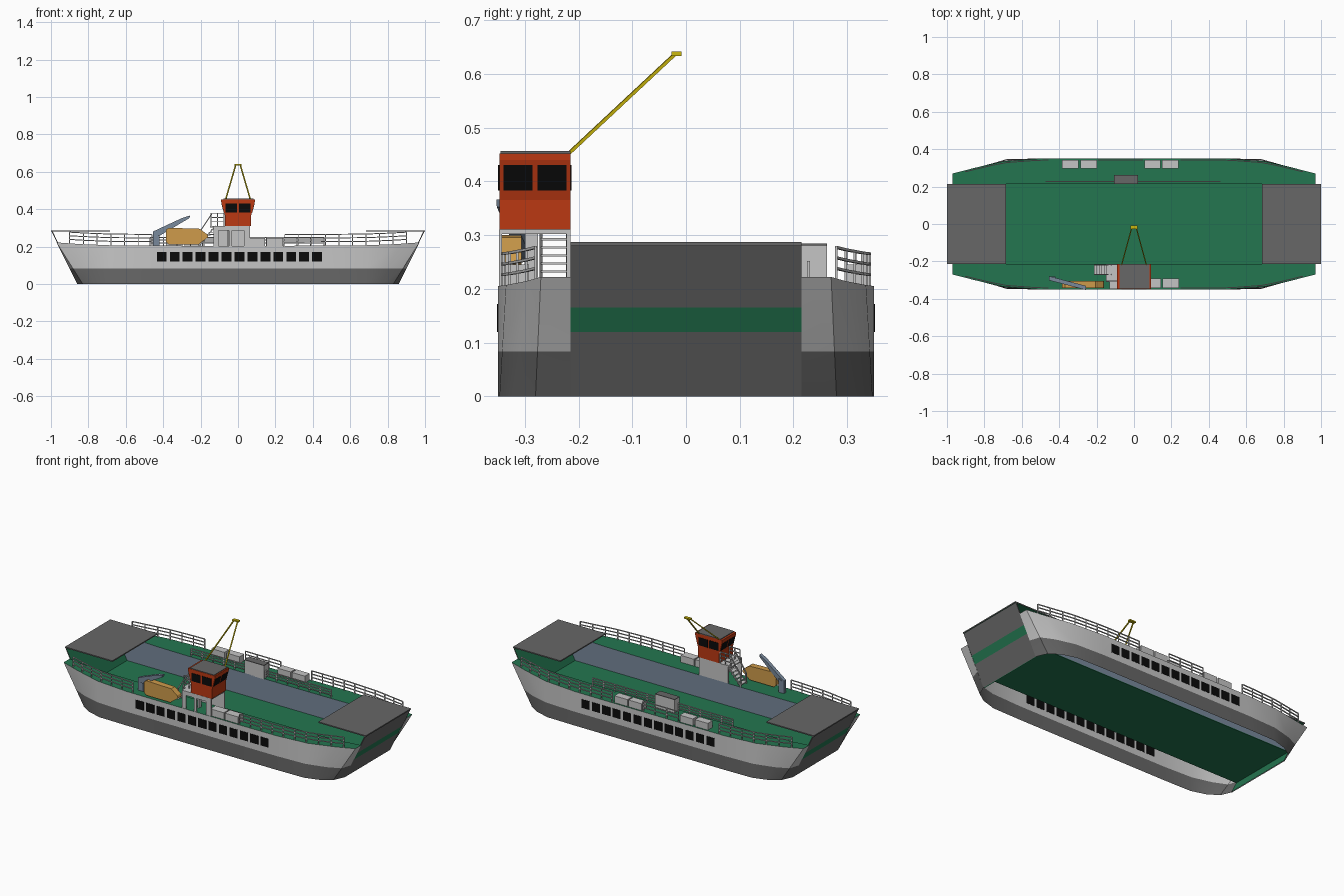
import bpy, bmesh, math
from mathutils import Vector, Matrix

if "Cube" in bpy.data.objects:
    bpy.data.objects.remove(bpy.data.objects["Cube"])

def mat(name, r, g, b):
    m = bpy.data.materials.new(name)
    m.diffuse_color = (r, g, b, 1)
    m.use_nodes = True
    m.node_tree.nodes["Principled BSDF"].inputs["Base Color"].default_value = m.diffuse_color
    return m

LIGHT = mat("light_grey", .56, .56, .56)
DARK = mat("dark_grey", .135, .135, .135)
GREEN = mat("deck_green", .017, .18, .08)
RED = mat("cabin_red", .50, .04, .006)
TAN = mat("boat_orange", .62, .33, .07)
BLUE = mat("blue_grey", .19, .25, .33)
BLACK = mat("window_black", .003, .003, .003)
YELLOW = mat("mast_yellow", .60, .48, .004)

def finish(name, bm, mats, weld=True):
    if weld:
        bmesh.ops.remove_doubles(bm, verts=bm.verts, dist=1e-5)
    bmesh.ops.recalc_face_normals(bm, faces=bm.faces)
    me = bpy.data.meshes.new(name)
    bm.to_mesh(me)
    bm.free()
    for m in mats:
        me.materials.append(m)
    ob = bpy.data.objects.new(name, me)
    bpy.context.collection.objects.link(ob)
    return ob

def add_box(bm, x0, x1, y0, y1, z0, z1):
    M = Matrix.Translation(((x0+x1)/2, (y0+y1)/2, (z0+z1)/2)) @ Matrix.Diagonal((x1-x0, y1-y0, z1-z0, 1))
    bmesh.ops.create_cube(bm, size=1, matrix=M)

def boxes(name, m, *dims):
    bm = bmesh.new()
    for d in dims:
        add_box(bm, *d)
    return finish(name, bm, [m], False)

def bars(name, m, segs, w):
    bm = bmesh.new()
    for a, b in segs:
        a, b = Vector(a), Vector(b)
        d = b - a
        M = (Matrix.Translation((a+b)/2) @ d.to_track_quat('Z', 'Y').to_matrix().to_4x4()
             @ Matrix.Diagonal((w, w, d.length, 1)))
        bmesh.ops.create_cube(bm, size=1, matrix=M)
    return finish(name, bm, [m], False)

def prism(name, m, pts, y0, y1, shift=lambda x: 0):
    """Extrude an xz profile along y."""
    bm = bmesh.new()
    a = [bm.verts.new((x, y0+shift(x), z)) for x, z in pts]
    b = [bm.verts.new((x, y1+shift(x), z)) for x, z in pts]
    bm.faces.new(a)
    bm.faces.new(b)
    for i in range(len(pts)):
        j = (i+1) % len(pts)
        bm.faces.new((a[i], a[j], b[j], b[i]))
    return finish(name, bm, [m])

# Hull stations: top x, top y, bottom x, bottom y, deck height
WELL, FLOOR, LINE = .215, .07, .083
STATIONS = [(.25, .35, .25, .35, .204), (.5, .35, .5, .35, .205), (.7, .335, .68, .347, .207),
            (.86, .298, .77, .32, .214), (.97, .27, .83, .28, .222), (.97, WELL, .86, WELL, .222)]
full = [(-a, b, -c, d, z) for a, b, c, d, z in reversed(STATIONS)] + STATIONS

def edge(x):
    """Deck edge y and z at a given x."""
    x = abs(x)
    if x < .25:
        return .35, .204
    for p, q in zip(STATIONS, STATIONS[1:]):
        if x <= q[0]:
            t = (x-p[0])/(q[0]-p[0])
            return p[1]+t*(q[1]-p[1]), p[4]+t*(q[4]-p[4])

# Hull sides, side decks and walls of the car well
for s, side in ((-1, "front"), (1, "back")):
    bm = bmesh.new()
    cols = []
    for tx, ty, bx, by, tz in full:
        t = LINE/tz
        col = [(bx, by, 0), (bx+t*(tx-bx), by+t*(ty-by), LINE), (tx, ty, tz),
               (tx, WELL, tz), (tx*.92, WELL, FLOOR)]
        cols.append([bm.verts.new((x, s*y, z)) for x, y, z in col])
    for p, q in zip(cols, cols[1:]):
        for k in range(4):
            bm.faces.new((p[k], q[k], q[k+1], p[k+1])).material_index = k
    ob = finish("hull_" + side, bm, [DARK, LIGHT, GREEN, BLUE])
    bpy.context.view_layer.objects.active = ob
    ob.select_set(True)
    bpy.ops.object.shade_smooth_by_angle(angle=math.radians(30))
    ob.select_set(False)
    # Hull windows
    boxes("hull_windows_" + side, BLACK, *[(-.434+i*.0692, -.381+i*.0692, s*.35-.0015, s*.35+.0015, .12, .172)
                                          for i in range(13)])

boxes("car_deck", GREEN, (-.89, .89, -WELL, WELL, FLOOR-.004, FLOOR))

# Sloped ends and folded ramps
for s, side in ((-1, "left"), (1, "right")):
    bm = bmesh.new()
    rows = []
    for z in (0, .12, .165, .285):
        x = .86 + z*.14/.287
        rows.append([bm.verts.new((s*xx, y, z)) for xx, y in
                     ((x, -WELL), (x, WELL), (x-.006, WELL), (x-.006, -WELL))])
    for i, (p, q) in enumerate(zip(rows, rows[1:])):
        for k in range(4):
            f = bm.faces.new((p[k], p[(k+1) % 4], q[(k+1) % 4], q[k]))
            f.material_index = 1 if (k == 2 or i == 1) else 0
    finish("end_plate_" + side, bm, [DARK, GREEN])
    bm = bmesh.new()
    add_box(bm, min(s*.685, s), max(s*.685, s), -WELL, WELL, .280, .287)
    bm.normal_update()
    for f in bm.faces:
        f.material_index = 1 if f.normal.z < -.5 else 0
    finish("ramp_" + side, bm, [DARK, GREEN])

# Railings
def railing(name, x0, x1, pos, h=.06, step=.075):
    n = max(1, round(abs(x1-x0)/step))
    pts = [Vector(pos(x0+(x1-x0)*i/n)) for i in range(n+1)]
    segs = [(p, p+Vector((0, 0, h))) for p in pts]
    for p, q in zip(pts, pts[1:]):
        for k in (.35, .68, 1):
            u = Vector((0, 0, h*k))
            segs.append((p+u, q+u))
    bars(name, LIGHT, segs, .005)

for s, side in ((-1, "front"), (1, "back")):
    pos = lambda x: (x, s*(edge(x)[0]-.008), edge(x)[1])
    railing("railing_left_" + side, -.9, -.46, pos)
    railing("railing_right_" + side, .25, .9, pos)
inner = lambda x: (x, .228, .204)
railing("inner_railing_left", -.47, -.11, inner, .045)
railing("inner_railing_right", .025, .46, inner, .045)
railing("outer_railing_middle", -.19, .045, lambda x: (x, .342, .204))

# Deck lockers
boxes("lockers_front", LIGHT, (.055, .145, -.342, -.292, .2, .245), (.152, .24, -.342, -.292, .2, .245))
boxes("lockers_back", LIGHT, *[(x, x+.087, .297, .342, .2, .245) for x in (-.385, -.285, .055, .15)])
boxes("stair_house", LIGHT, (-.108, .022, .215, .262, .2, .28))
boxes("stair_house_roof", DARK, (-.108, .022, .215, .262, .28, .284))

# Open deck house under the bridge: back wall, front frame, ceiling
boxes("deck_house", LIGHT, (-.13, .065, -.222, -.215, .2, .31), (-.13, .065, -.348, -.215, .302, .31),
      (-.13, .065, -.348, -.342, .285, .31),
      *[(x0, x1, -.348, -.342, .2, .29) for x0, x1 in ((-.13, -.103), (-.048, -.033), (.032, .065))],
      (-.06, -.05, -.30, -.275, .2, .31))

# Bridge cabin, flared to the sides
prism("bridge_cabin", RED, [(-.07, .31), (.07, .31), (.07, .365), (.09, .44), (.09, .452), (-.09, .452),
                            (-.09, .44), (-.07, .365)], -.347, -.215)
boxes("bridge_roof", DARK, (-.078, .082, -.345, -.215, .451, .456))
boxes("bridge_windows", BLACK, *[(x0, x1, y-.0015, y+.0015, .383, .43)
                                 for y in (-.348, -.2145) for x0, x1 in ((-.066, -.005), (.005, .066))])
for s, side in ((-1, "left"), (1, "right")):
    for i, (y0, y1) in enumerate(((-.34, -.286), (-.276, -.222))):
        prism("bridge_window_%s_%d" % (side, i), BLACK,
              [(s*.0735, .383), (s*.0765, .383), (s*.0890, .43), (s*.0860, .43)], y0, y1)

# Stairs and landing
boxes("stair_treads", LIGHT, *[(-.215+i*.014, -.19+i*.014, -.27, -.22, .215+i*.015, .219+i*.015) for i in range(7)])
bars("stair_rails", LIGHT, [((-.21, y, .205), (-.12, y, .31)) for y in (-.27, -.22)]
     + [((-.21, y, .27), (-.14, y, .375)) for y in (-.27, -.22)]
     + [((-.21, y, .205), (-.21, y, .27)) for y in (-.27, -.22)], .006)
railing("landing_railing_front", -.145, -.075, lambda x: (x, -.305, .308), .07, .035)
railing("landing_railing_back", -.145, -.075, lambda x: (x, -.218, .308), .07, .035)
boxes("landing", LIGHT, (-.15, -.07, -.31, -.215, .303, .309))

# Lifeboat and its davit
prism("lifeboat", TAN, [(-.385, .225), (-.37, .212), (-.21, .212), (-.16, .25), (-.165, .265), (-.205, .295),
                        (-.37, .3), (-.385, .29)], -.342, -.306)
slant = lambda x: -.05*(x+.45)/.19
prism("davit_post", BLUE, [(-.455, .2), (-.42, .2), (-.42, .285), (-.455, .27)], -.30, -.28)
prism("davit_arm", BLUE, [(-.455, .25), (-.415, .26), (-.26, .352), (-.256, .366), (-.3, .352), (-.455, .28)],
      -.302, -.28, slant)

# Leaning signal mast
bars("mast_legs", YELLOW, [((s*.066, -.218, .452), (s*.012, -.02, .637)) for s in (-1, 1)], .006)
boxes("mast_cap", YELLOW, (-.02, .02, -.027, -.008, .633, .641))
